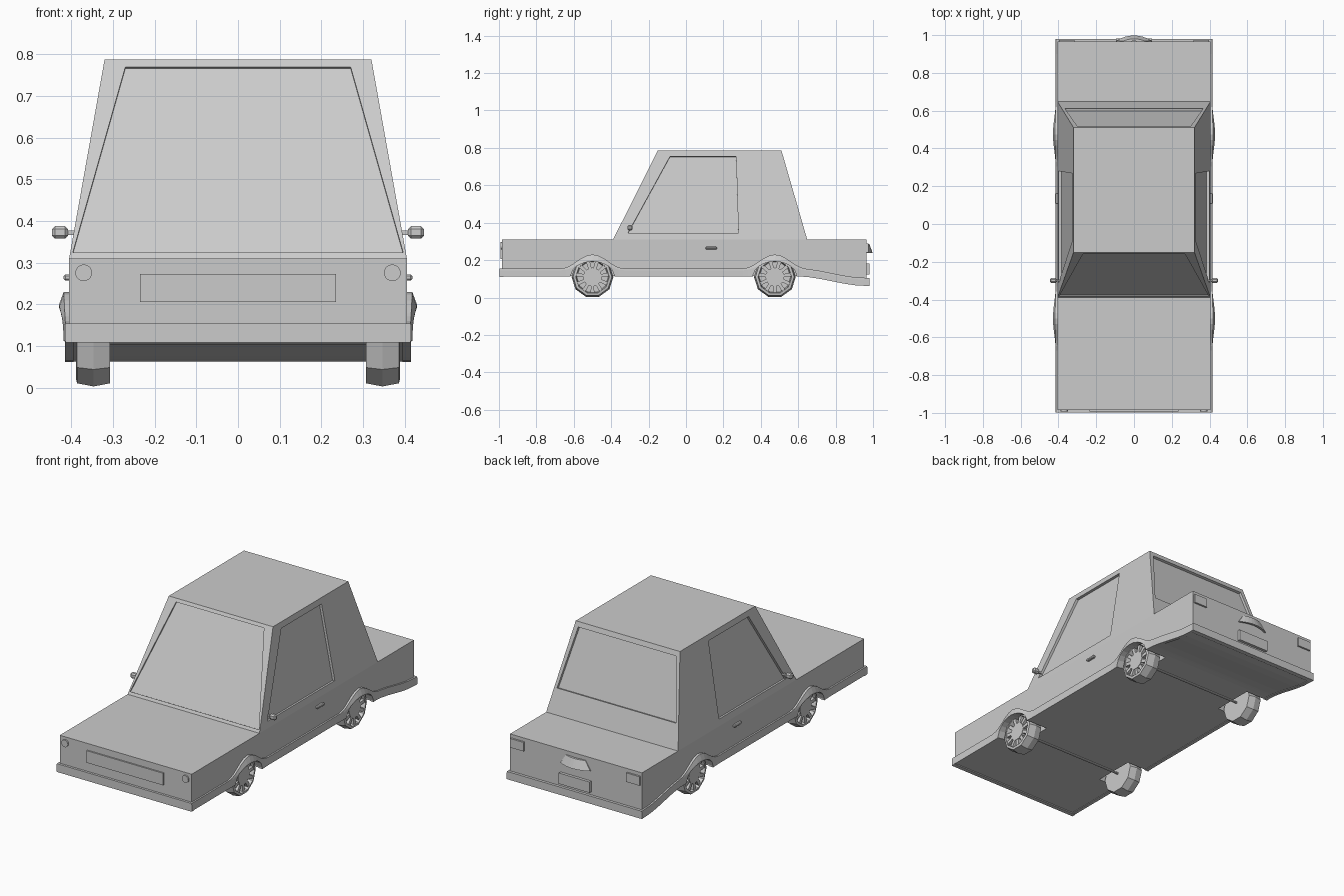
import bpy, bmesh, math
from mathutils import Vector

if "Cube" in bpy.data.objects:
    bpy.data.objects.remove(bpy.data.objects["Cube"])

WHEELS_Y = (-0.5, 0.475)


def finish(bm, name):
    bmesh.ops.remove_doubles(bm, verts=bm.verts, dist=1e-5)
    bmesh.ops.recalc_face_normals(bm, faces=bm.faces)
    me = bpy.data.meshes.new(name)
    bm.to_mesh(me)
    bm.free()
    ob = bpy.data.objects.new(name, me)
    bpy.context.collection.objects.link(ob)
    return ob


def mirror(ob):
    m = ob.modifiers.new("mirror", 'MIRROR')
    m.use_axis = (True, False, False)
    o = bpy.data.objects.get("centre") or bpy.data.objects.new("centre", None)
    if not o.users_collection:
        bpy.context.collection.objects.link(o)
        o.hide_render = True
    m.mirror_object = o
    return ob


def face(bm, pts):
    return bm.faces.new([bm.verts.new(p) for p in pts])


def loft(name, rings, closed=True):
    """Skin a list of equal-length point rings, capped at both ends."""
    bm = bmesh.new()
    vs = [[bm.verts.new(p) for p in r] for r in rings]
    for a, b in zip(vs, vs[1:]):
        for i in range(len(a)):
            j = (i + 1) % len(a)
            bm.faces.new((a[i], a[j], b[j], b[i]))
    if closed:
        bm.faces.new(vs[0])
        bm.faces.new(vs[-1])
    return finish(bm, name)


def box(name, x0, x1, y0, y1, z0, z1, bevel=0):
    ring = lambda x: [(x, y0, z0), (x, y1, z0), (x, y1, z1), (x, y0, z1)]
    ob = loft(name, [ring(x0), ring(x1)])
    if bevel:
        b = ob.modifiers.new("bevel", 'BEVEL')
        b.width, b.segments = bevel, 1
    return ob


# Lower edge of the car: level, then sweeping down behind the rear wheel
def base(y):
    t = min(max((y - 0.6) / 0.36, 0), 1)
    return 0.112 - 0.05 * t * t * (3 - 2 * t)


def arch(y):
    d = min(abs(y - w) for w in WHEELS_Y) / 0.117
    return base(y) + (0.08 * math.sqrt(1 - d * d) if d < 1 else 0)


def bump(y):
    d = min(abs(y - w) for w in WHEELS_Y) / 0.17
    return 0.5 + 0.5 * math.cos(math.pi * d) if d < 1 else 0


stations = [-0.985, 0.6, 0.66, 0.72, 0.78, 0.84, 0.9, 0.965]
for w in WHEELS_Y:
    stations += [w + s * d for s in (-1, 1) for d in (0.03, 0.06, 0.085, 0.105, 0.1165, 0.117, 0.14, 0.17)] + [w]
stations = sorted(set(round(y, 4) for y in stations))

# Body: centre block plus side blocks with wheel wells
for name, x0, x1, low in (("body_centre", -0.28, 0.28, base), ("body_side", 0.28, 0.405, arch)):
    prof = [(y, low(y) + 0.003) for y in stations] + [(0.965, 0.31), (-0.985, 0.31)]
    ob = loft(name, [[(x, y, z) for y, z in prof] for x in (x0, x1)])
    if low is arch:
        mirror(ob)

# Trim strip along the sides, flaring over the wheels
rings = []
for y in [-0.998] + stations + [0.98]:
    b = bump(y)
    top = base(y) + 0.043 + 0.075 * b
    low = min(arch(y), top - 0.02)
    rings.append([(0.395, y, low), (0.415 + 0.014 * b, y, low),
                  (0.415 + 0.014 * b, y, top - 0.01 - 0.02 * b), (0.414 + 0.004 * b, y, top), (0.395, y, top)])
mirror(loft("side_trim", rings))
box("front_bumper", -0.414, 0.414, -0.998, -0.975, 0.109, 0.155)
box("rear_bumper", -0.414, 0.414, 0.955, 0.98, 0.062, 0.105)

# Cabin: four sloped walls, each with a recessed pane, and a roof
Z0, Z1 = 0.31, 0.787
t_of = lambda z: (z - Z0) / (Z1 - Z0)
side_x = lambda z: 0.405 - 0.085 * t_of(z)
front_y = lambda z: -0.39 + 0.24 * t_of(z)
rear_y = lambda z: 0.648 - 0.138 * t_of(z)


def panel(bm, outer, inner, depth):
    outer, inner = [Vector(p) for p in outer], [Vector(p) for p in inner]
    n = (outer[1] - outer[0]).cross(outer[2] - outer[0]).normalized()
    if n.dot(sum(outer, Vector()) / 4 - Vector((0, 0.1, 0.5))) < 0:
        n = -n
    pane = [p - n * depth for p in inner]
    for i in range(4):
        j = (i + 1) % 4
        face(bm, (outer[i], outer[j], inner[j], inner[i]))
        face(bm, (inner[i], inner[j], pane[j], pane[i]))
    face(bm, pane)


bm = bmesh.new()
for s in (1, -1):
    panel(bm, [(s * side_x(z), f(z), z) for f, z in ((front_y, Z0), (rear_y, Z0), (rear_y, Z1), (front_y, Z1))],
          [(s * side_x(z), y, z) for y, z in ((-0.31, 0.345), (0.28, 0.345), (0.268, 0.755), (-0.085, 0.755))], 0.014)
for f, zb, xb, zt, xt, d in ((front_y, 0.325, 0.396, 0.77, 0.27, 0.008), (rear_y, 0.44, 0.365, 0.76, 0.30, 0.014)):
    panel(bm, [(s * side_x(z), f(z), z) for s, z in ((-1, Z0), (1, Z0), (1, Z1), (-1, Z1))],
          [(-xb, f(zb), zb), (xb, f(zb), zb), (xt, f(zt), zt), (-xt, f(zt), zt)], d)
for z in (Z0, Z1):
    face(bm, [(s * side_x(z), f(z), z) for s, f in ((-1, front_y), (1, front_y), (1, rear_y), (-1, rear_y))])
finish(bm, "cabin")


# Wheels: ten-sided crowned tyre, dished rim with spokes and hub, thin axle
def circle(x, r, y, z, n=10):
    return [(x, y + r * math.sin(a), z - r * math.cos(a))
            for a in (2 * math.pi * (i + 0.5) / n for i in range(n))]


for label, wy in zip(("front", "rear"), WHEELS_Y):
    zc = 0.11
    section = ((0.307, 0.09), (0.307, 0.104), (0.346, 0.112), (0.386, 0.104), (0.389, 0.090), (0.362, 0.084))
    mirror(loft(label + "_wheel", [circle(x, r, wy, zc) for x, r in section]))
    bm = bmesh.new()
    for i in range(11):
        a = 2 * math.pi * i / 11
        u, v = Vector((0, math.sin(a), -math.cos(a))), Vector((0, math.cos(a), math.sin(a)))
        c = Vector((0, wy, zc))
        flat = [c + u * r + v * w for r, w in ((0.03, -0.008), (0.088, -0.010), (0.088, 0.010), (0.03, 0.008))]
        lo, hi = [[bm.verts.new(p + Vector((x, 0, 0))) for p in flat] for x in (0.36, 0.384)]
        bm.faces.new(hi)
        for k in range(4):
            bm.faces.new((lo[k], lo[k - 1], hi[k - 1], hi[k]))
    mirror(finish(bm, label + "_spokes"))
    mirror(loft(label + "_hub", [circle(x, 0.05, wy, zc, 11) for x in (0.36, 0.386)]))
    loft(label + "_axle", [circle(x, 0.006, wy, zc, 8) for x in (-0.31, 0.31)])

# Front details: grille and round headlights
box("grille", -0.235, 0.235, -0.993, -0.98, 0.206, 0.273)
ring = [(0.37 + 0.02 * math.cos(a), 0.276 + 0.02 * math.sin(a)) for a in (math.tau * i / 20 for i in range(20))]
mirror(loft("headlight", [[(x, y, z) for x, z in ring] for y in (-0.98, -0.993)]))

# Rear details: lights, plate and curved boot handle
mirror(box("tail_light", 0.315, 0.397, 0.96, 0.975, 0.24, 0.29))
box("plate", -0.095, 0.095, 0.96, 0.981, 0.122, 0.182)
rings = []
for i in range(9):
    s = i / 4 - 1
    k = 1 - s * s
    top, low = (0.06 * s, 0.968 + 0.012 * k, 0.287), (0.092 * s, 0.972 + 0.026 * k, 0.238)
    rings.append([top, low, (low[0], low[1] - 0.012, low[2]), (top[0], top[1] - 0.012, top[2])])
loft("boot_handle", rings)

# Door handles and wing mirrors
mirror(box("door_handle", 0.400, 0.418, 0.105, 0.165, 0.257, 0.272, 0.004))
mirror(box("mirror_arm", 0.385, 0.415, -0.303, -0.293, 0.367, 0.377))
mirror(box("wing_mirror", 0.408, 0.446, -0.312, -0.286, 0.358, 0.388, 0.007))
